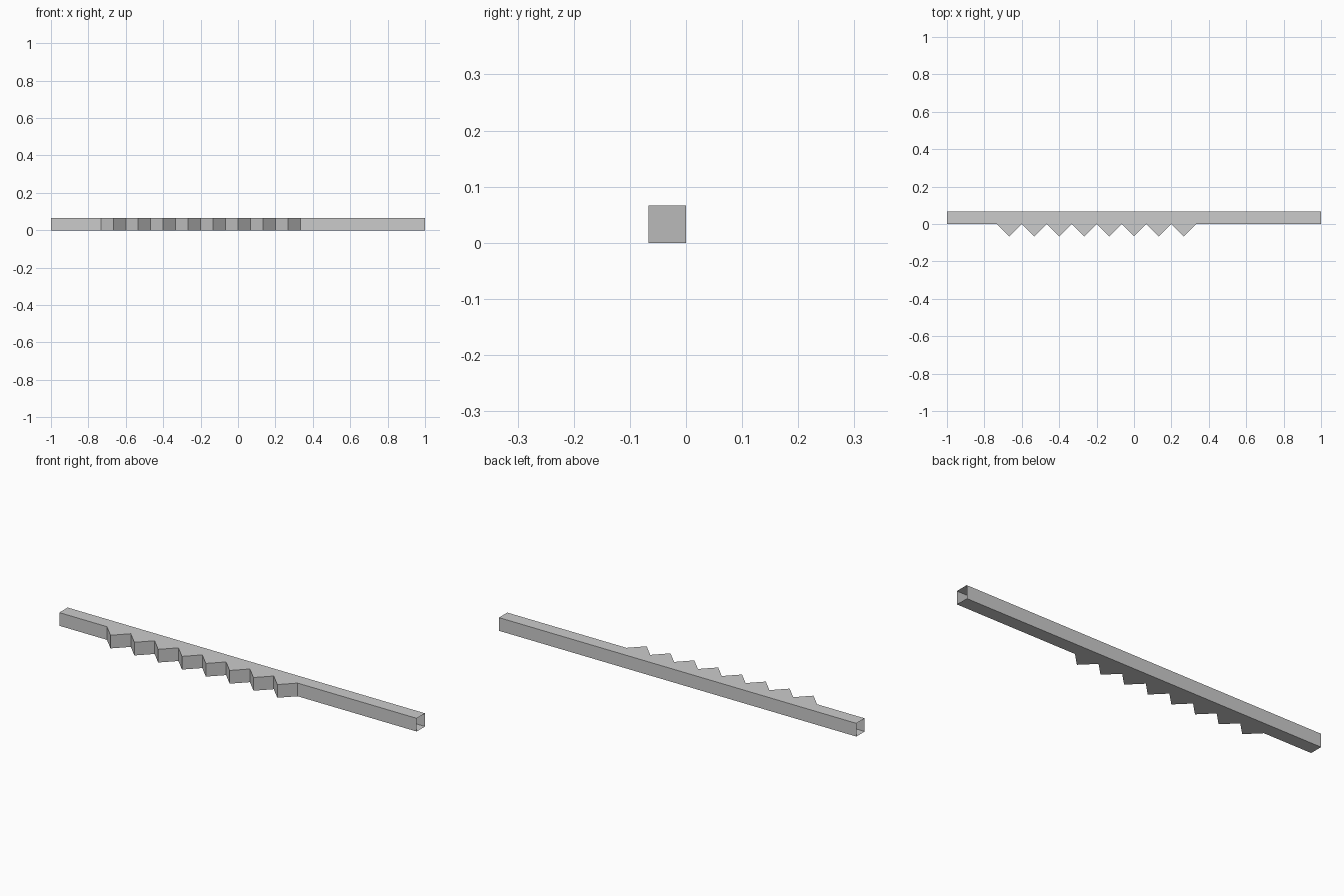
import bpy
import bmesh

cube = bpy.data.objects.get("Cube")
if cube:
    bpy.data.objects.remove(cube, do_unlink=True)

UNIT = 1 / 15      # bar depth, bar height and tooth depth
TEETH = 8
FIRST = -11        # start of the first tooth, in units

# Plain grey material
grey = bpy.data.materials.new("grey")
grey.use_nodes = True
colour = (0.6, 0.6, 0.6, 1)
grey.diffuse_color = colour
grey.node_tree.nodes["Principled BSDF"].inputs["Base Color"].default_value = colour

# Plan outline: zigzag front edge between straight runs, then the straight back
outline = [(-15, 0)]
for i in range(2 * TEETH + 1):
    outline.append((FIRST + i, -(i % 2)))
outline += [(15, 0), (15, 1), (-15, 1)]

# Hollow toothed bar: the outline as bottom and top sheets joined by walls
bm = bmesh.new()
bottom = [bm.verts.new((x * UNIT, y * UNIT, 0)) for x, y in outline]
top = [bm.verts.new((x * UNIT, y * UNIT, UNIT)) for x, y in outline]
bm.faces.new(bottom[::-1])
bm.faces.new(top)
for i in range(len(outline)):
    j = (i + 1) % len(outline)
    # both ends of the bar stay open
    if abs(outline[i][0]) == 15 and outline[i][0] == outline[j][0]:
        continue
    bm.faces.new((bottom[i], bottom[j], top[j], top[i]))

mesh = bpy.data.meshes.new("toothed_bar")
bm.to_mesh(mesh)
bm.free()
mesh.materials.append(grey)
bar = bpy.data.objects.new("toothed_bar", mesh)
bpy.context.collection.objects.link(bar)
